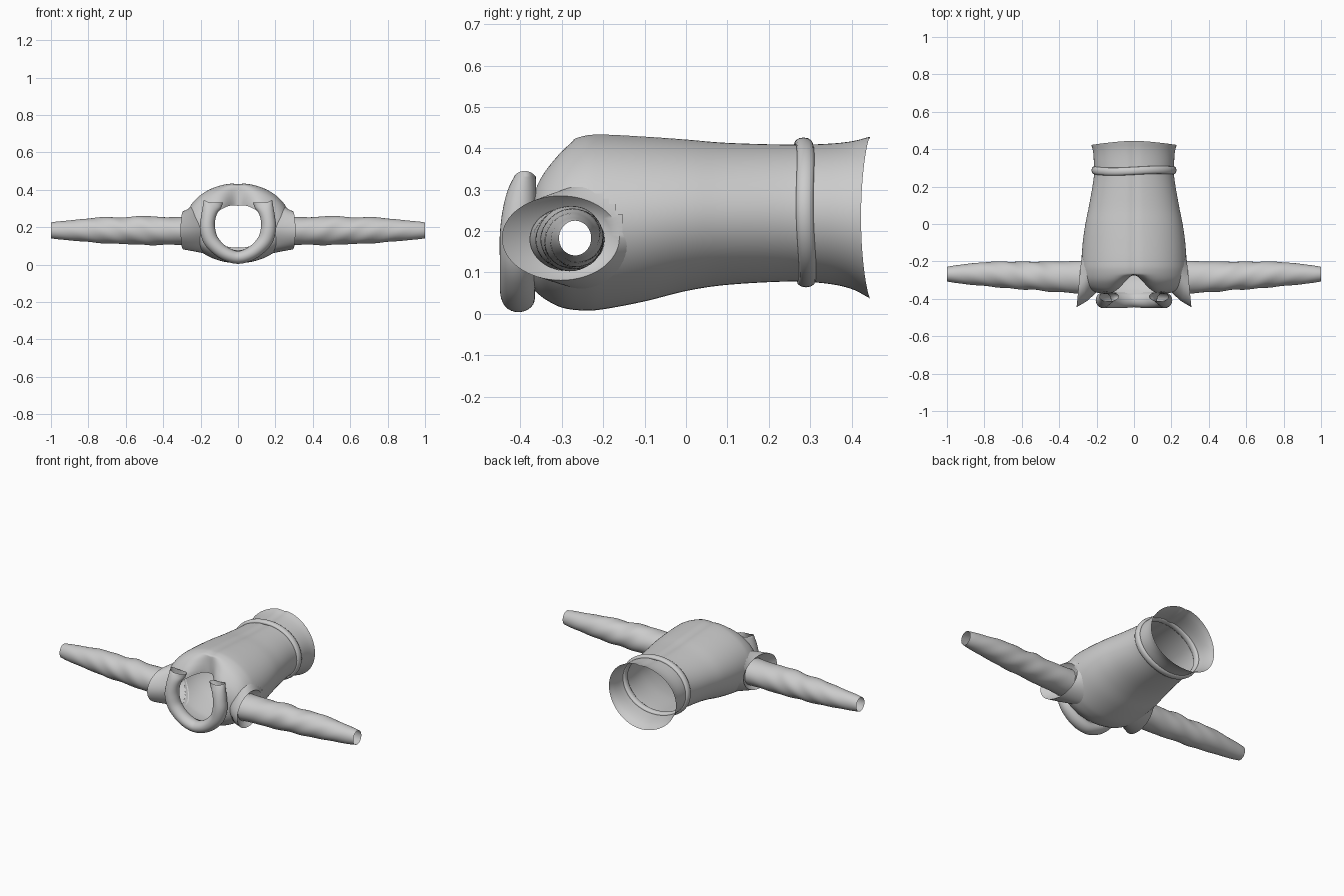
import bpy, bmesh, math
from mathutils import Vector
from mathutils.bvhtree import BVHTree

if "Cube" in bpy.data.objects:
    bpy.data.objects.remove(bpy.data.objects["Cube"])

cloth = bpy.data.materials.new("grey_cloth")
cloth.diffuse_color = (0.6, 0.6, 0.6, 1)
cloth.use_nodes = True
cloth.node_tree.nodes["Principled BSDF"].inputs["Base Color"].default_value = cloth.diffuse_color


def spline(points, n):
    """Smooth (Catmull-Rom) samples through tuples, n per span."""
    p = [Vector(q) for q in points]
    p = [2 * p[0] - p[1]] + p + [2 * p[-1] - p[-2]]
    out = []
    for i in range(1, len(p) - 2):
        a, b, c, d = p[i - 1:i + 3]
        for k in range(n):
            t = k / n
            out.append(0.5 * (2 * b + (c - a) * t + (2 * a - 5 * b + 4 * c - d) * t * t
                              + (3 * b - a - 3 * c + d) * t ** 3))
    return out + [p[-2]]


def loft(rings):
    """Open tube through equal-length rings of points."""
    bm = bmesh.new()
    vs = [[bm.verts.new(q) for q in r] for r in rings]
    for r, s in zip(vs, vs[1:]):
        for j in range(len(r)):
            k = (j + 1) % len(r)
            bm.faces.new((r[j], r[k], s[k], s[j]))
    bmesh.ops.recalc_face_normals(bm, faces=bm.faces)
    return bm


def finish(bm, name, angle=50):
    me = bpy.data.meshes.new(name)
    bm.to_mesh(me)
    bm.free()
    me.materials.append(cloth)
    ob = bpy.data.objects.new(name, me)
    bpy.context.collection.objects.link(ob)
    bpy.ops.object.select_all(action='DESELECT')
    ob.select_set(True)
    bpy.context.view_layer.objects.active = ob
    bpy.ops.object.shade_smooth_by_angle(angle=math.radians(angle))
    return ob


def angles(n):
    return [2 * math.pi * i / n for i in range(n)]


# Torso: (y, half width, top z, bottom z) from hem to neckline
stations = [(.445, .228, .430, .037), (.40, .219, .419, .060), (.34, .215, .413, .073),
            (.25, .215, .411, .078), (.10, .240, .415, .070), (0, .260, .423, .055),
            (-.10, .274, .430, .030), (-.20, .281, .435, .011), (-.25, .281, .431, .008),
            (-.30, .273, .410, .015), (-.34, .250, .372, .035), (-.365, .205, .340, .055),
            (-.375, .150, .320, .065)]


def torso_ring(s):
    y, w, top, bot = s
    zc, h = (top + bot) / 2, (top - bot) / 2
    hem = max(0, (y - .33) / .115)
    neck = min(1, max(0, (-.27 - y) / .105))
    ring = []
    for a in angles(96):
        x, z = w * math.cos(a), zc + h * math.sin(a)
        dy = -.022 * hem * abs(math.cos(a)) ** 1.5      # curved hem
        if math.sin(a) > 0:                             # notch at the nape
            dy += .10 * neck * math.exp(-(x / .075) ** 2)
            z -= .006 * math.exp(-(x / .02) ** 2)
        ring.append((x, y + dy, z))
    return ring


torso = loft([torso_ring(s) for s in spline(stations, 6)])
tree = BVHTree.FromBMesh(torso)

# Armhole base ellipse: centre y, centre z, radii
CY, CZ, RY, RZ = -.25, .185, .115, .125


def torso_x(y, z):
    hit = tree.ray_cast(Vector((1, y, z)), Vector((-1, 0, 0)))[0]
    return hit.x if hit and hit.x > .15 else .19


# Armhole cuffs: flared from the torso, folded in to the sleeve
def armhole(side):
    base, mid, edge, fold, inner = [], [], [], [], []
    for a in angles(64):
        c, s = math.cos(a), math.sin(a)
        b = Vector((torso_x(CY + RY * c, CZ + RZ * s) - .004, CY + RY * c, CZ + RZ * s))
        e = Vector((.293 - .014 * c, -.303 + .142 * c, .183 + .102 * s))
        i = Vector((.262, -.287 + .090 * c, .180 + .076 * s))
        m = (b + e) / 2
        m.x += -.004
        m.y += .006 * c
        base.append(b)
        mid.append(m)
        edge.append(e)
        fold.append(e.lerp(i, .5) + Vector((-.004, 0, 0)))
        inner.append(i)
    return loft([[(side * v.x, v.y, v.z) for v in r] for r in (base, mid, edge, fold, inner)])


# Sleeves: (x, centre y, centre z, y radius, z radius)
sleeve_path = [(.25, -.287, .180, .090, .076), (.36, -.283, .180, .083, .074),
               (.45, -.282, .180, .080, .076), (.52, -.277, .184, .077, .077),
               (.60, -.276, .181, .075, .069), (.68, -.272, .183, .073, .070),
               (.78, -.268, .184, .066, .064), (.88, -.268, .183, .056, .055),
               (.96, -.268, .183, .046, .048), (1.0, -.268, .183, .039, .042)]


def sleeve(side):
    rings = []
    for x, y, z, ry, rz in spline(sleeve_path, 5):
        fade = math.sin(math.pi * min(1, max(0, (x - .25) / .75))) * .045
        ring = []
        for a in angles(40):                            # soft cloth wrinkles
            k = 1 + fade * math.sin(3 * a + 26 * x) * math.cos(19 * x + a)
            ring.append((side * x, y + ry * k * math.cos(a), z + rz * k * math.sin(a)))
        rings.append(ring)
    return loft(rings)


for side, label in ((1, "right"), (-1, "left")):
    finish(armhole(side), label + "_armhole", 60)
    finish(sleeve(side), label + "_sleeve", 80)

# Open the torso where the sleeves join
holes = []
for f in torso.faces:
    c = f.calc_center_median()
    if abs(c.x) > .14 and ((c.y - CY) / RY) ** 2 + ((c.z - CZ) / RZ) ** 2 < .8:
        holes.append(f)
bmesh.ops.delete(torso, geom=holes, context='FACES')
finish(torso, "torso", 70)

# Waistband: rounded roll around the hem end
band = []
for b in angles(12) + [0]:
    ring = []
    for a in angles(96):
        r = .013 * math.cos(b)
        y = .287 + .021 * math.sin(b) + .006 * math.sin(a) * math.sin(2 * a) - .003 * math.sin(a)
        ring.append(((.214 + r) * math.cos(a), y, .245 + (.168 + r) * math.sin(a)))
    band.append(ring)
bm = loft(band)
bmesh.ops.remove_doubles(bm, verts=bm.verts, dist=1e-5)
bmesh.ops.recalc_face_normals(bm, faces=bm.faces)
finish(bm, "waistband", 80)

# Collar: U-shaped roll, (x, y, z, in-plane radius, depth radius)
half = [(.133, -.388, .332, .053, .025), (.148, -.397, .295, .043, .035),
        (.160, -.404, .245, .039, .040), (.163, -.408, .190, .041, .042),
        (.145, -.408, .130, .040, .042), (.100, -.408, .080, .037, .042),
        (.050, -.407, .050, .035, .042), (0, -.405, .038, .034, .040)]
path = spline(half + [(-p[0],) + p[1:] for p in half[-2::-1]], 5)
rings = []
for i, p in enumerate(path):
    q, o = path[min(i + 1, len(path) - 1)], path[max(i - 1, 0)]
    t = Vector((q[0] - o[0], 0, q[2] - o[2])).normalized()
    if i in (0, len(path) - 1):                         # level tips
        t = Vector((0, 0, -1 if i == 0 else 1))
    n = Vector((-t.z, 0, t.x))
    rings.append([Vector(p[:3]) + n * p[3] * math.cos(a) + Vector((0, p[4] * math.sin(a), 0))
                  for a in angles(28)])
finish(loft(rings), "collar", 70)
